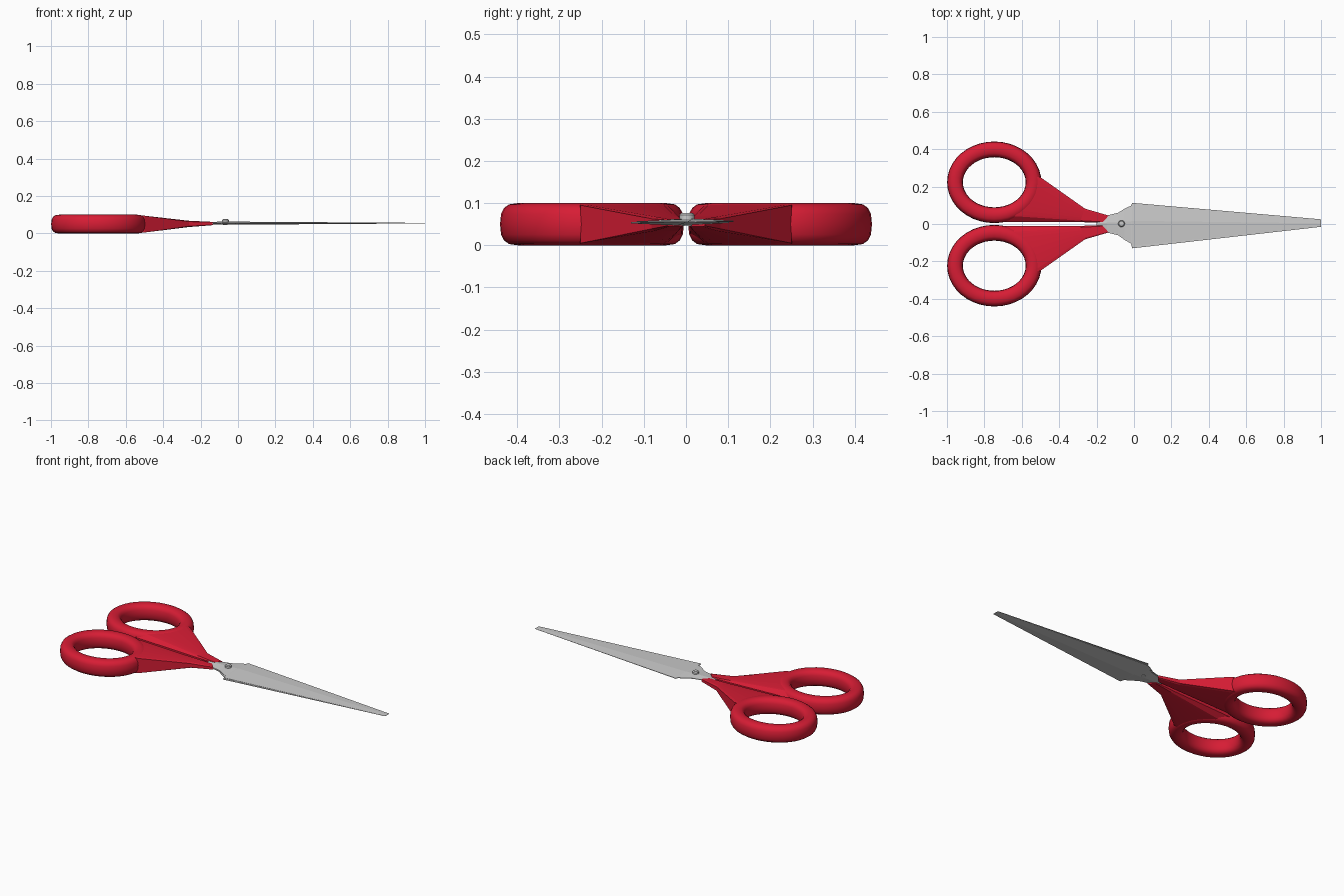
import bpy, bmesh
from math import cos, sin, pi, radians, copysign

if "Cube" in bpy.data.objects:
    bpy.data.objects.remove(bpy.data.objects["Cube"])


def material(name, rgb):
    m = bpy.data.materials.new(name)
    m.diffuse_color = (*rgb, 1)
    m.use_nodes = True
    m.node_tree.nodes["Principled BSDF"].inputs["Base Color"].default_value = m.diffuse_color
    return m


def loft(name, rings, mat=None, closed=False, smooth=None):
    """Skin a list of equal-length point rings; cap the ends unless closed."""
    bm = bmesh.new()
    rows = [[bm.verts.new(p) for p in r] for r in rings]
    n, m = len(rows), len(rows[0])
    for i in range(n if closed else n - 1):
        a, b = rows[i], rows[(i + 1) % n]
        for j in range(m):
            k = (j + 1) % m
            bm.faces.new((a[j], a[k], b[k], b[j]))
    if not closed:
        bm.faces.new(rows[0])
        bm.faces.new(rows[-1])
    bmesh.ops.triangulate(bm, faces=[f for f in bm.faces if len(f.verts) > 4])
    bmesh.ops.recalc_face_normals(bm, faces=bm.faces)
    me = bpy.data.meshes.new(name)
    bm.to_mesh(me)
    bm.free()
    if smooth:
        me.shade_smooth()
        me.set_sharp_from_angle(angle=radians(smooth))
    ob = bpy.data.objects.new(name, me)
    bpy.context.collection.objects.link(ob)
    if mat:
        me.materials.append(mat)
    return ob


def mirror_y(ob):
    mod = ob.modifiers.new("Mirror", 'MIRROR')
    mod.use_axis = (False, True, False)
    mod.use_mirror_merge = False


red = material("red_plastic", (0.68, 0.012, 0.035))
CX, CY, RX, RY, ZC = -0.747, 0.223, 0.21, 0.176, 0.05


def power(v, e):
    return copysign(abs(v) ** e, v)


# Finger rings: rounded-box section swept round an ellipse
rings = []
for i in range(40):
    a = 2 * pi * i / 40
    ring = []
    for j in range(16):
        b = 2 * pi * j / 16
        r = 0.042 * power(cos(b), 0.75)
        z = 0.05 * power(sin(b), 0.75)
        ring.append((CX + (RX + r) * cos(a), CY + (RY + r) * sin(a), ZC + z))
    rings.append(ring)
mirror_y(loft("finger_ring", rings, red, closed=True, smooth=35))

# Handle arms: fan from the ring's inner side down to the neck
N = 10
arc = [(CX + RX * cos(radians(a)), CY + RY * sin(radians(a)))
       for a in (-85 + 95 * i / (N - 3) for i in range(N - 2))]
start = [(-0.72, 0.011)] + arc + [(-0.5, 0.25)]


def line(p, q):
    return [(p[0] + (q[0] - p[0]) * i / (N - 1),
             p[1] + (q[1] - p[1]) * i / (N - 1)) for i in range(N)]


stations = [
    (start, 0.022, 0.049, 0.045, 0.05),
    (line((-0.29, 0.01), (-0.262, 0.082)), 0.008, 0.017, 0.012, 0.051),
    (line((-0.17, 0.007), (-0.135, 0.045)), 0.006, 0.009, 0.007, 0.053),
]
rings = []
for pts, h_in, h_mid, h_out, zc in stations:
    hs = [h_in] + [h_mid] * (N - 2) + [h_out]
    top = [(x, y, zc + h) for (x, y), h in zip(pts, hs)]
    bottom = [(x, y, zc - h) for (x, y), h in zip(pts, hs)]
    rings.append(top + bottom[::-1])
mirror_y(loft("handle_arm", rings, red))

# Blades: two thin overlapping plates with a ridge, including the neck
outline = [  # x, upper y, lower y, ridge height
    (-0.2, 0.02, -0.02, 0.006), (-0.145, 0.045, -0.045, 0.007),
    (-0.085, 0.06, -0.06, 0.008), (-0.05, 0.082, -0.085, 0.008),
    (-0.016, 0.098, -0.105, 0.008), (-0.01, 0.113, -0.13, 0.008),
    (1.0, 0.025, -0.015, 0.0015)]
for name, s in (("upper_blade", 1), ("lower_blade", -1)):
    rings = []
    for x, yu, yl, h in outline:
        hi, lo = (yu, yl * 0.9) if s > 0 else (yl, yu * 0.9)
        mid = 0.15 * hi
        z = 0.055
        rings.append([(x, hi, z), (x, lo, z), (x, lo, z + s * h * 0.25),
                      (x, mid, z + s * h), (x, hi, z + s * h * 0.4)])
    loft(name, rings)

# Pivot screw: short bevelled cylinder
profile = [(0.012, 0.046), (0.012, 0.06), (0.018, 0.062), (0.018, 0.072), (0.013, 0.077)]
loft("pivot_screw", [[(-0.067 + r * cos(2 * pi * i / 16), 0.002 + r * sin(2 * pi * i / 16), z)
                      for i in range(16)] for r, z in profile], smooth=30)
